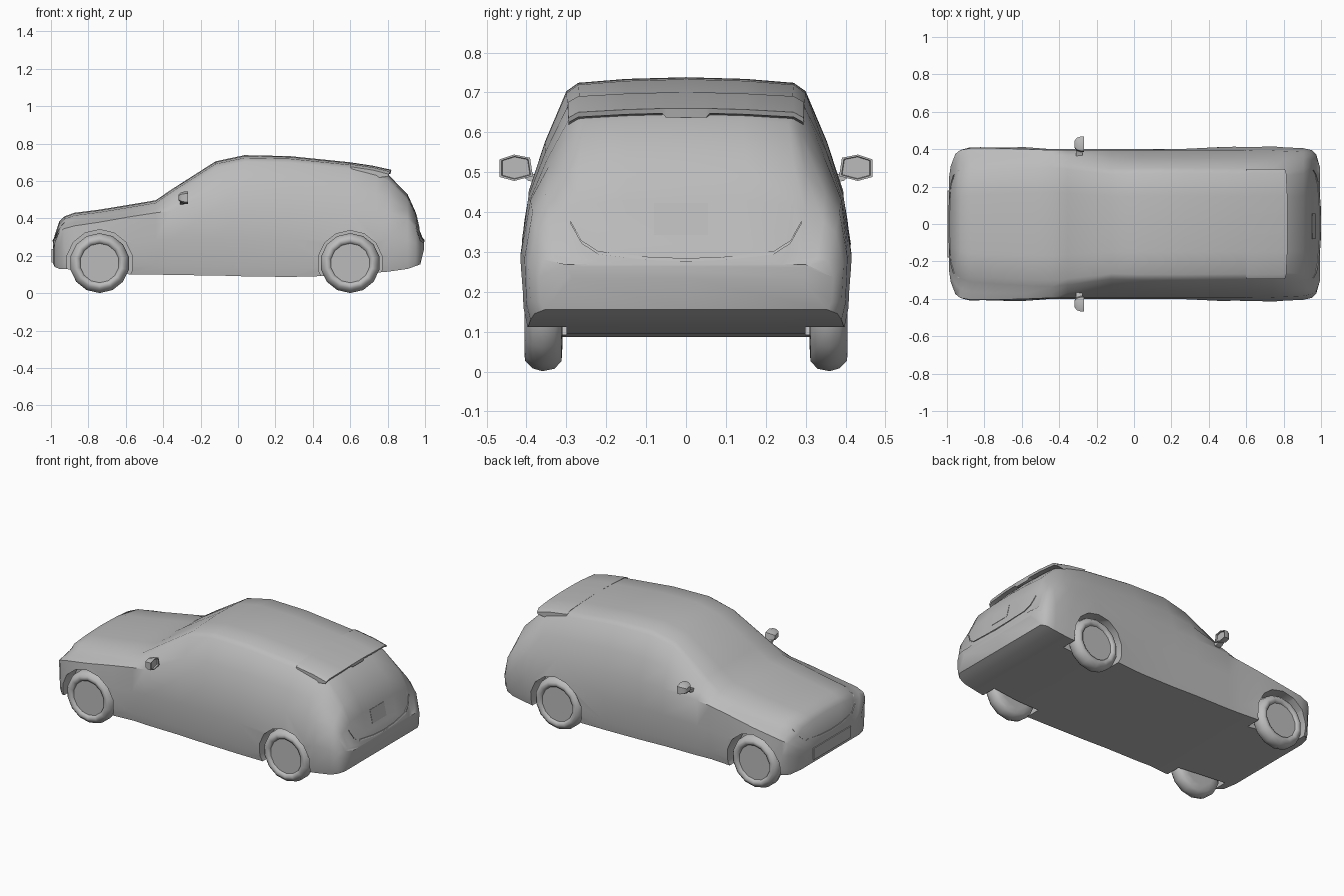
import bpy
import bmesh
import math
from mathutils import Vector
from mathutils.bvhtree import BVHTree

default_cube = bpy.data.objects.get("Cube")
if default_cube:
    bpy.data.objects.remove(default_cube, do_unlink=True)

# One plain grey for the whole car
grey = bpy.data.materials.new("plain grey")
grey.use_nodes = True
grey.diffuse_color = (0.5, 0.5, 0.5, 1)
grey.node_tree.nodes["Principled BSDF"].inputs["Base Color"].default_value = grey.diffuse_color


def make_object(name, bm, angle=40):
    """Turn a bmesh into a smooth shaded object."""
    bmesh.ops.recalc_face_normals(bm, faces=bm.faces[:])
    mesh = bpy.data.meshes.new(name)
    bm.to_mesh(mesh)
    bm.free()
    obj = bpy.data.objects.new(name, mesh)
    bpy.context.collection.objects.link(obj)
    mesh.materials.append(grey)
    smooth(obj, angle)
    return obj


def smooth(obj, angle=40):
    bpy.ops.object.select_all(action="DESELECT")
    obj.select_set(True)
    bpy.context.view_layer.objects.active = obj
    bpy.ops.object.shade_smooth_by_angle(angle=math.radians(angle))


def loft(rings, closed=True, caps=True):
    """Skin a list of point rings."""
    bm = bmesh.new()
    loops = [[bm.verts.new(point) for point in ring] for ring in rings]
    count = len(loops[0])
    for first, second in zip(loops, loops[1:]):
        for i in range(count if closed else count - 1):
            j = (i + 1) % count
            bm.faces.new((first[i], first[j], second[j], second[i]))
    if caps:
        bm.faces.new(loops[0])
        bm.faces.new(loops[-1])
    return bm


def body_ring(x, top, bottom, y_top, y_belt, z_belt, y_low):
    """Cross-section of the body, mirrored about the centre plane."""
    drop = min(0.035, (top - bottom) / 4)
    edge = top - drop
    half = [
        (y_top / 2, top - drop * 0.12),
        (y_top * 0.9, top - drop * 0.4),
        (y_top, edge),
        ((y_top + y_belt) / 2 + 0.006, (edge + z_belt) / 2),
        (y_belt, z_belt),
        (y_low, (z_belt + bottom) / 2 + 0.02),
        (y_low - 0.005, bottom + (z_belt - bottom) * 0.15),
        (y_low - 0.015, bottom),
    ]
    right = [(x, -y, z) for y, z in reversed(half)]
    return [(x, 0, top)] + [(x, y, z) for y, z in half] + [(x, 0, bottom)] + right


# Body stations from nose to tail:
# x, top, bottom, roof half width, belt half width, belt height, lower half width
stations = [
    (-.99, .27, .16, .18, .24, .23, .23),
    (-.98, .31, .14, .22, .31, .27, .30),
    (-.955, .385, .13, .26, .375, .33, .37),
    (-.93, .41, .13, .29, .395, .345, .395),
    (-.875, .43, .125, .31, .405, .36, .41),
    (-.74, .447, .115, .32, .405, .38, .418),
    (-.57, .475, .10, .33, .40, .41, .41),
    (-.44, .497, .10, .335, .395, .43, .40),
    (-.355, .555, .097, .325, .395, .44, .40),
    (-.12, .705, .095, .295, .395, .45, .40),
    (.035, .738, .09, .30, .395, .45, .40),
    (.275, .733, .087, .30, .395, .45, .402),
    (.6, .70, .095, .297, .395, .44, .418),
    (.74, .665, .11, .295, .392, .43, .415),
    (.8, .637, .115, .285, .39, .43, .41),
    (.906, .53, .13, .30, .385, .40, .405),
    (.95, .433, .145, .30, .375, .35, .395),
    (.975, .32, .155, .29, .355, .28, .37),
    (.995, .28, .235, .24, .30, .262, .30),
]
body = make_object("body", loft([body_ring(*s) for s in stations]))

# Wheel positions
wheel_x = {"front": -0.74, "rear": 0.6}
wheel_z = 0.161
sides = {"left": 1, "right": -1}


def lathe(profile, x, side, segments):
    """Rings around a wheel axle, from (y, radius) pairs."""
    turns = [2 * math.pi * (i + 0.5) / segments for i in range(segments)]
    return [[(x + r * math.cos(a), side * y, wheel_z + r * math.sin(a)) for a in turns]
            for y, r in profile]


# Cut the wheel arches into the body
for end, x in wheel_x.items():
    radius = 0.179 if end == "front" else 0.174
    for side in sides.values():
        cutter = make_object("arch_cutter", loft(lathe([(0.3, radius), (0.6, radius)], x, side, 14)))
        cutter.hide_render = True
        cut = body.modifiers.new("arch", "BOOLEAN")
        cut.operation = "DIFFERENCE"
        cut.solver = "EXACT"
        cut.object = cutter
        bpy.context.view_layer.objects.active = body
        bpy.ops.object.modifier_apply(modifier=cut.name)
        bpy.data.objects.remove(cutter, do_unlink=True)
smooth(body)

# Wheels: rounded tyre with a flat recessed disc
tyre_profile = [(.31, .10), (.312, .135), (.33, .154), (.36, .16), (.385, .153),
                (.403, .135), (.405, .122), (.398, .108), (.39, .105)]
for end, x in wheel_x.items():
    for label, side in sides.items():
        make_object(f"{end}_{label}_wheel", loft(lathe(tyre_profile, x, side, 14)), 50)

# Roof spoiler: crowned wedge overhanging the tailgate
spoiler_rings = []
for y in (-.295, -.27, -.15, -.06, -.05, .05, .06, .15, .27, .295):
    crown = 0.012 * (abs(y) / 0.3) ** 2 + (0.012 if abs(y) > 0.28 else 0)
    under = 0.637 if abs(y) < 0.055 else 0.648
    tail = 0.82 - 0.3 * max(0, abs(y) - 0.25)
    spoiler_rings.append([
        (.6, y, .70 - crown), (.72, y, .682 - crown), (tail, y, .66 - crown),
        (tail - .005, y, under - crown), (.74, y, .64 - crown), (.62, y, .66 - crown)])
make_object("roof_spoiler", loft(spoiler_rings), 30)

# Door mirrors: hexagonal shell with an inset glass, on a short stalk
hexagon = [(-.042, -.022), (.005, -.034), (.042, -.024), (.042, .02), (.005, .032), (-.035, .024)]
shell = [(-.318, .45), (-.306, .82), (-.285, 1), (-.266, 1), (-.266, .86), (-.275, .82)]
for label, side in sides.items():
    rings = [[(x, side * (0.426 + y * s), 0.512 + z * s) for y, z in hexagon] for x, s in shell]
    make_object(f"{label}_mirror", loft(rings))
    stalk = [[(-.29 + dx, side * y, z + dz) for dx, dz in ((-.02, -.01), (.015, -.01), (.015, .01), (-.02, .01))]
             for y, z in ((.36, .482), (.395, .488), (.41, .5))]
    make_object(f"{label}_mirror_stalk", loft(stalk))

# Thin trim laid on the nose and tail
body_bm = bmesh.new()
body_bm.from_mesh(body.data)
surface = BVHTree.FromBMesh(body_bm)
body_bm.free()


def on_body(direction, y, z, lift):
    hit = surface.ray_cast(Vector((2 * direction, y, z)), Vector((-direction, 0, 0)))[0]
    x = hit.x if hit else 0.95 * direction
    return (x + direction * lift, y, z)


def trim(name, direction, path, height, lift=0.004):
    """Strip following (y, z) points, laid against the body."""
    half = height / 2
    rings = []
    for y, z in path:
        rings.append([on_body(direction, y, z - half, lift), on_body(direction, y, z + half, lift),
                      on_body(direction, y, z + half, -0.002), on_body(direction, y, z - half, -0.002)])
    make_object(name, loft(rings))


def mirrored(path):
    return [(-y, z) for y, z in reversed(path)] + [(0, path[0][1] - 0.004)] + path


crease = mirrored([(.1, .284), (.22, .298), (.262, .325), (.29, .375)])
trim("tailgate_crease", 1, crease, 0.008)
trim("bonnet_crease", -1, crease, 0.008)
trim("rear_plate", 1, [(-.08, .383), (-.012, .383), (.055, .383)], 0.08, 0.002)
trim("front_grille", -1, [(-.18, .2), (0, .2), (.18, .2)], 0.07, 0.006)
